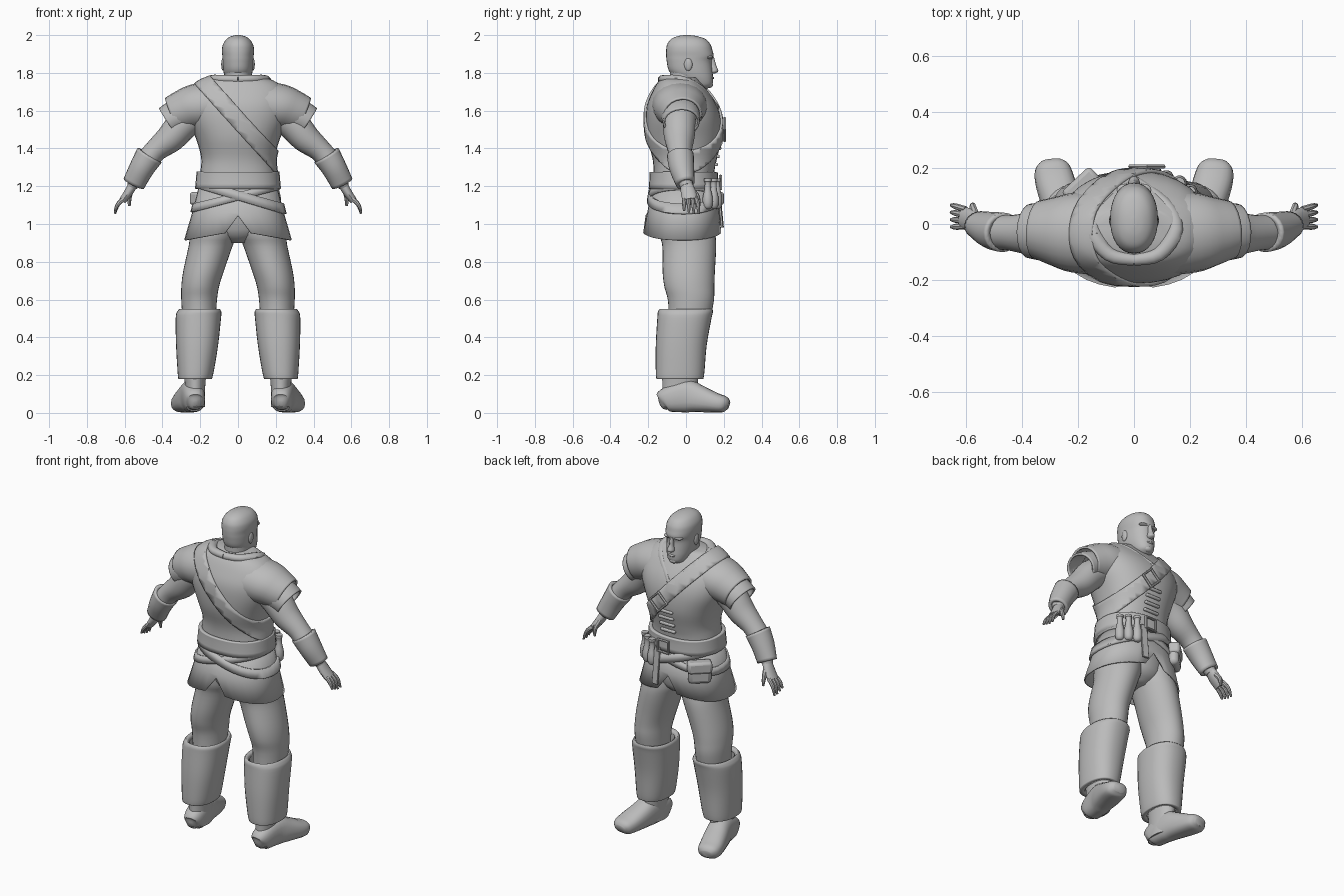
import bpy, bmesh, math
from mathutils import Vector

old = bpy.data.objects.get("Cube")
if old:
    bpy.data.objects.remove(old, do_unlink=True)

GREY = (.5, .5, .5, 1)
material = bpy.data.materials.new("plain grey")
material.use_nodes = True
material.diffuse_color = GREY
material.node_tree.nodes["Principled BSDF"].inputs["Base Color"].default_value = GREY
AXIS_X, AXIS_Y, AXIS_Z = Vector((1, 0, 0)), Vector((0, 1, 0)), Vector((0, 0, 1))


def finish(obj, name, mirror=False, thick=0, bevel=0):
    """Name, colour, shade and add modifiers."""
    obj.name = name
    obj.data.materials.clear()
    obj.data.materials.append(material)
    bpy.ops.object.select_all(action='DESELECT')
    obj.select_set(True)
    bpy.context.view_layer.objects.active = obj
    bpy.ops.object.shade_smooth_by_angle(angle=math.radians(42))
    if bevel:
        mod = obj.modifiers.new("bevel", 'BEVEL')
        mod.width, mod.segments = bevel, 2
    if thick:
        mod = obj.modifiers.new("thickness", 'SOLIDIFY')
        mod.thickness, mod.offset = thick, -1
    if mirror:
        obj.modifiers.new("mirror", 'MIRROR')
    return obj


def from_bmesh(bm, name, **options):
    mesh = bpy.data.meshes.new(name)
    bm.to_mesh(mesh)
    bm.free()
    obj = bpy.data.objects.new(name, mesh)
    bpy.context.collection.objects.link(obj)
    return finish(obj, name, **options)


def smooth_rows(rows, steps):
    """Catmull-Rom interpolation between rows of numbers."""
    result = []
    last = len(rows) - 1
    for i in range(last):
        a, b, c, d = (rows[max(0, min(last, i + k))] for k in (-1, 0, 1, 2))
        for s in range(steps):
            t = s / steps
            result.append([q + t / 2 * (r - p + t * (2*p - 5*q + 4*r - w + t * (3*(q - r) + w - p)))
                           for p, q, r, w in zip(a, b, c, d)])
    return result + [list(rows[last])]


def skin(frames, name, sides, power, cap, **options):
    """Join rings given as (centre, first half axis, second half axis)."""
    bm = bmesh.new()
    rings = []
    for centre, u, v in frames:
        ring = []
        for i in range(sides):
            angle = math.tau * i / sides
            c, s = math.cos(angle), math.sin(angle)
            c = math.copysign(abs(c) ** (2 / power), c)
            s = math.copysign(abs(s) ** (2 / power), s)
            ring.append(bm.verts.new(centre + u * c + v * s))
        rings.append(ring)
    for low, high in zip(rings, rings[1:]):
        for i in range(sides):
            j = (i + 1) % sides
            bm.faces.new((low[i], low[j], high[j], high[i]))
    if cap:
        bm.faces.new(rings[0])
        bm.faces.new(rings[-1])
    bmesh.ops.recalc_face_normals(bm, faces=bm.faces)
    return from_bmesh(bm, name, **options)


def stack(name, rows, steps=4, sides=32, power=2, cap=True, **options):
    """Horizontal rings: height, x from, x to, y from, y to."""
    frames = [(Vector(((a + b) / 2, (c + d) / 2, z)), AXIS_X * (b - a) / 2, AXIS_Y * (d - c) / 2)
              for z, a, b, c, d in smooth_rows(rows, steps)]
    return skin(frames, name, sides, power, cap, **options)


def wide(rows):
    """Rows of height, half width, y from, y to made symmetric."""
    return [(z, -w, w, a, b) for z, w, a, b in rows]


def tube(name, rows, side=AXIS_Y, steps=4, sides=20, power=2, cap=True, **options):
    """Rings along a path: x, y, z, radius along side, other radius."""
    rows = smooth_rows(rows, steps)
    points = [Vector(row[:3]) for row in rows]
    frames = []
    for i, row in enumerate(rows):
        along = (points[min(i + 1, len(rows) - 1)] - points[max(i - 1, 0)]).normalized()
        u = (side - along * side.dot(along)).normalized()
        frames.append((points[i], u * row[3], along.cross(u) * row[4]))
    return skin(frames, name, sides, power, cap, **options)


def band(name, source, point, normal, half, lift):
    """Strap cut as a slice of a body part and raised off it."""
    bm = bmesh.new()
    bm.from_mesh(source.data)
    normal, point = Vector(normal).normalized(), Vector(point)
    for sign in (1, -1):
        bmesh.ops.bisect_plane(bm, geom=bm.verts[:] + bm.edges[:] + bm.faces[:], clear_outer=True,
                               plane_co=point + normal * half * sign, plane_no=normal * sign)
    bm.normal_update()
    for vert, move in [(v, v.normal * lift) for v in bm.verts]:
        vert.co += move
    return from_bmesh(bm, name, thick=lift + .006)


def ball(name, place, size, **options):
    bm = bmesh.new()
    bmesh.ops.create_uvsphere(bm, u_segments=16, v_segments=10, radius=1)
    for v in bm.verts:
        v.co = Vector(place) + v.co * Vector(size)
    return from_bmesh(bm, name, **options)


def box(name, place, size, turn=(0, 0, 0), bevel=.006):
    bpy.ops.mesh.primitive_cube_add(size=1, location=place, rotation=turn)
    obj = bpy.context.object
    obj.scale = size
    bpy.ops.object.transform_apply(location=False, rotation=False, scale=True)
    return finish(obj, name, bevel=bevel)


def buckle(name, place, radius, tilt):
    bpy.ops.mesh.primitive_torus_add(location=place, rotation=(math.pi / 2, tilt, 0), major_radius=radius,
                                     minor_radius=.009, major_segments=4, minor_segments=6)
    finish(bpy.context.object, name)


# Head, neck and face
stack("head", wide([(1.715, .03, .03, .11), (1.735, .052, 0, .138), (1.77, .068, -.05, .143),
                    (1.81, .077, -.09, .14), (1.86, .081, -.102, .136), (1.89, .083, -.105, .146),
                    (1.92, .085, -.105, .14), (1.95, .08, -.1, .13), (1.978, .062, -.08, .105),
                    (1.994, .036, -.045, .06), (2, .008, -.01, .02)]), power=2.2)
stack("neck", wide([(1.66, .085, -.11, .09), (1.74, .07, -.088, .085), (1.82, .068, -.085, .07)]))
stack("nose", wide([(1.798, .012, .12, .155), (1.81, .021, .12, .171), (1.84, .013, .12, .16),
                    (1.885, .011, .12, .148)]), sides=12)
ball("brows", (.032, .122, 1.882), (.03, .022, .009), mirror=True)
ball("lips", (0, .136, 1.773), (.024, .013, .008))
ball("chin", (0, .122, 1.738), (.028, .021, .018))
ball("ears", (.079, .012, 1.845), (.01, .022, .034), mirror=True)

# Tunic body, collar and layered sleeves
torso = stack("tunic_body", wide([(1.16, .21, -.18, .155), (1.27, .2, -.172, .15), (1.35, .195, -.178, .165),
                                  (1.45, .222, -.205, .188), (1.55, .262, -.213, .186), (1.63, .275, -.206, .162),
                                  (1.7, .258, -.178, .118), (1.75, .205, -.15, .078),
                                  (1.775, .145, -.125, .06)]), power=2.3)
tube("collar", [(0, -.128, 1.765, .022, .022), (.09, -.108, 1.768, .022, .026), (.148, -.02, 1.762, .022, .028),
                (.11, .075, 1.712, .024, .022), (0, .165, 1.61, .018, .01)], side=AXIS_Z, sides=10, mirror=True)
tube("sleeve_upper_tier", [(.1, -.035, 1.63, .15, .13), (.22, -.03, 1.62, .142, .122),
                           (.29, -.025, 1.598, .122, .111), (.345, -.02, 1.575, .104, .101)],
     cap=False, thick=.012, mirror=True)
tube("sleeve_lower_tier", [(.27, -.03, 1.59, .105, .09), (.33, -.027, 1.565, .103, .09),
                           (.37, -.025, 1.54, .098, .088)], cap=False, thick=.012, mirror=True)

# Arms, bracers and hands
tube("arms", [(.2, -.03, 1.6, .09, .085), (.29, -.035, 1.53, .088, .085), (.357, -.035, 1.455, .08, .077),
              (.437, -.032, 1.388, .064, .06), (.5, -.025, 1.31, .06, .058), (.56, .003, 1.2, .033, .028)],
     mirror=True)
tube("bracers", [(.468, -.03, 1.364, .071, .075), (.51, -.022, 1.295, .066, .066), (.552, -.003, 1.213, .05, .06)],
     cap=False, thick=.02, mirror=True)
tube("palms", [(.55, 0, 1.22, .03, .026), (.578, .012, 1.17, .04, .024), (.61, .022, 1.125, .04, .02)],
     sides=14, mirror=True)
for i, finger in enumerate(("little", "ring", "middle", "index")):
    y = -.008 + i * .02
    tip = 1.07 - .008 * min(i, 2)
    tube(finger + "_fingers", [(.6, y, 1.14, .011, .012), (.635, y * 1.2, 1.105, .011, .011),
                               (.652, y * 1.3, tip, .006, .006)], sides=8, mirror=True)
tube("thumbs", [(.565, .03, 1.185, .014, .015), (.575, .06, 1.145, .013, .013), (.575, .07, 1.095, .007, .007)],
     sides=8, mirror=True)

# Trousers
stack("trouser_seat", wide([(.9, .05, -.06, .07), (.97, .17, -.13, .14), (1.18, .19, -.16, .14)]))
stack("trouser_legs", [(1.08, 0, .21, -.14, .14), (.95, .004, .25, -.14, .155), (.88, .03, .262, -.125, .16),
                       (.75, .075, .29, -.124, .153), (.67, .1, .3, -.115, .15), (.59, .112, .3, -.095, .147),
                       (.45, .12, .29, -.09, .12)], mirror=True)

# Boots
stack("boot_cuffs", [(.18, .138, .316, -.157, .092), (.22, .128, .32, -.16, .098), (.36, .105, .328, -.16, .11),
                     (.5, .09, .33, -.152, .135), (.535, .088, .322, -.149, .143), (.55, .097, .31, -.14, .14)],
      power=2.3, cap=False, thick=.03, mirror=True)
stack("boot_ankles", [(.03, .175, .285, -.132, .05), (.12, .175, .278, -.125, .06), (.3, .16, .3, -.13, .07)],
      mirror=True)
tube("boot_feet", [(.225, -.139, .05, .01, .012), (.227, -.128, .055, .036, .045), (.23, -.1, .07, .055, .066),
                   (.242, 0, .088, .064, .086), (.262, .08, .072, .07, .07), (.284, .16, .053, .07, .052),
                   (.292, .205, .046, .06, .042), (.295, .226, .04, .035, .022)],
     side=AXIS_X, power=2.5, mirror=True)

# Tunic skirt, hem raised into a notch at front and back
skirt = stack("tunic_skirt", wide([(1.21, .205, -.18, .158), (1.06, .243, -.205, .178), (.915, .285, -.23, .19)]),
              steps=1, power=2.3, cap=False, thick=.008)
for v in skirt.data.vertices:
    if v.co.z < 1:
        if abs(v.co.x) < .01:
            v.co.z, v.co.y = 1.045, v.co.y * .93
        else:
            v.co.z += .05 * (1 - abs(v.co.x) / .285)

# Straps and belts
band("shoulder_strap", torso, (.01, 0, 1.54), (.74, 0, .67), .043, .012)
band("waist_sash", torso, (0, 0, 1.23), (0, 0, 1), .045, .02)
band("hip_belt", skirt, (0, 0, 1.15), (.3, 0, 1), .024, .013)
band("crossing_belt", skirt, (0, 0, 1.145), (-.26, 0, 1), .02, .01)
buckle("strap_buckle", (.046, .205, 1.5), .058, 0)
buckle("belt_buckle", (.03, .182, 1.22), .05, math.pi / 4)
box("belt_tail", (.075, .182, 1.09), (.04, .012, .22), (.1, 0, -.1), .003)

# Toggles down the chest
for i in range(4):
    box("chest_toggle", (.01, .16 + i * .009, 1.315 + i * .043), (.1, .018, .018))

# Bottles and pouch on the belt
for x, y in ((.115, .165), (.162, .146), (.2, .115)):
    shape = ((1.08, .012), (1.095, .025), (1.14, .027), (1.18, .018), (1.22, .016), (1.225, .02), (1.24, .02))
    stack("belt_bottle", [(z, x - r, x + r, y - r, y + r) for z, r in shape], steps=2, sides=14)
box("pouch", (-.185, .132, 1.1), (.13, .06, .13), (0, 0, .75), .022)
box("pouch_flap", (-.188, .136, 1.135), (.138, .066, .07), (0, 0, .75), .015)
